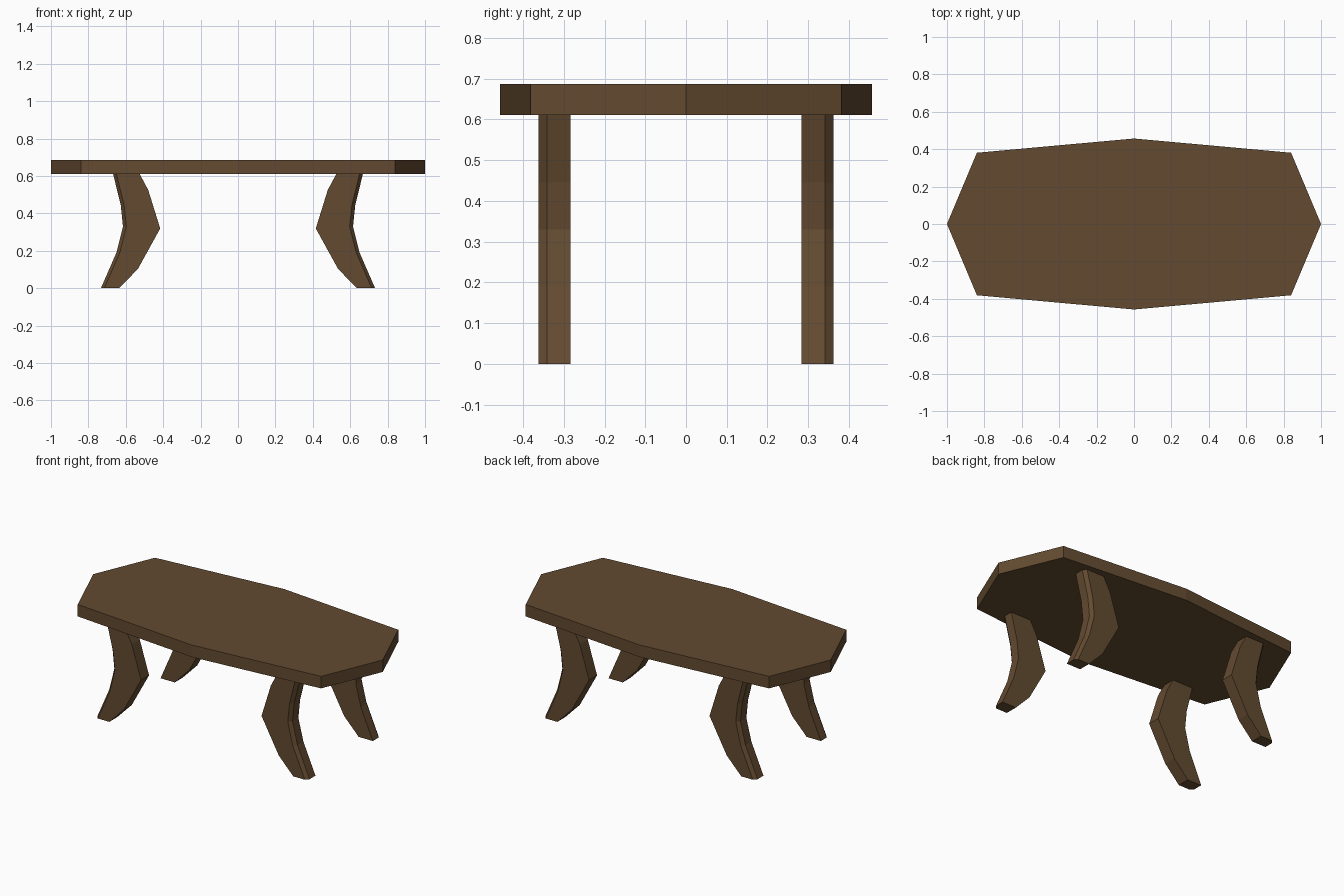
import bpy, bmesh

if "Cube" in bpy.data.objects:
    bpy.data.objects.remove(bpy.data.objects["Cube"])

wood = bpy.data.materials.new("dark brown wood")
wood.diffuse_color = (0.125, 0.069, 0.03, 1)
wood.use_nodes = True
wood.node_tree.nodes["Principled BSDF"].inputs["Base Color"].default_value = wood.diffuse_color


def loft(name, rings):
    """Solid made by joining equal-length rings of points, capped at both ends."""
    bm = bmesh.new()
    loops = [[bm.verts.new(p) for p in ring] for ring in rings]
    n = len(loops[0])
    for a, b in zip(loops, loops[1:]):
        for i in range(n):
            j = (i + 1) % n
            bm.faces.new((a[i], a[j], b[j], b[i]))
    bm.faces.new(loops[0])
    bm.faces.new(loops[-1])
    bmesh.ops.recalc_face_normals(bm, faces=bm.faces)
    mesh = bpy.data.meshes.new(name)
    bm.to_mesh(mesh)
    bm.free()
    mesh.materials.append(wood)
    obj = bpy.data.objects.new(name, mesh)
    bpy.context.collection.objects.link(obj)
    return obj


# Eight-sided tabletop
outline = [(1, 0), (0.84, 0.381), (0, 0.457), (-0.84, 0.381),
           (-1, 0), (-0.84, -0.381), (0, -0.457), (0.84, -0.381)]
loft("tabletop", [[(x, y, z) for x, y in outline] for z in (0.611, 0.686)])

# Bowed leg profile (x, z)
inner = [(0.635, 0), (0.535, 0.103), (0.416, 0.319), (0.48, 0.525), (0.526, 0.611)]
outer = [(0.668, 0.611), (0.627, 0.445), (0.615, 0.33), (0.65, 0.19), (0.733, 0)]


def leg_ring(y, inset, sx, sy):
    pts = inner + [(x - inset, z) for x, z in outer]
    return [(sx * x, sy * y, z) for x, z in pts]


# Four mirrored legs, chamfered along the outer corner
for sx, side in ((1, "right"), (-1, "left")):
    for sy, end in ((-1, "front"), (1, "back")):
        loft(f"{end}_{side}_leg", [leg_ring(0.283, 0, sx, sy),
                                   leg_ring(0.341, 0, sx, sy),
                                   leg_ring(0.362, 0.018, sx, sy)])
